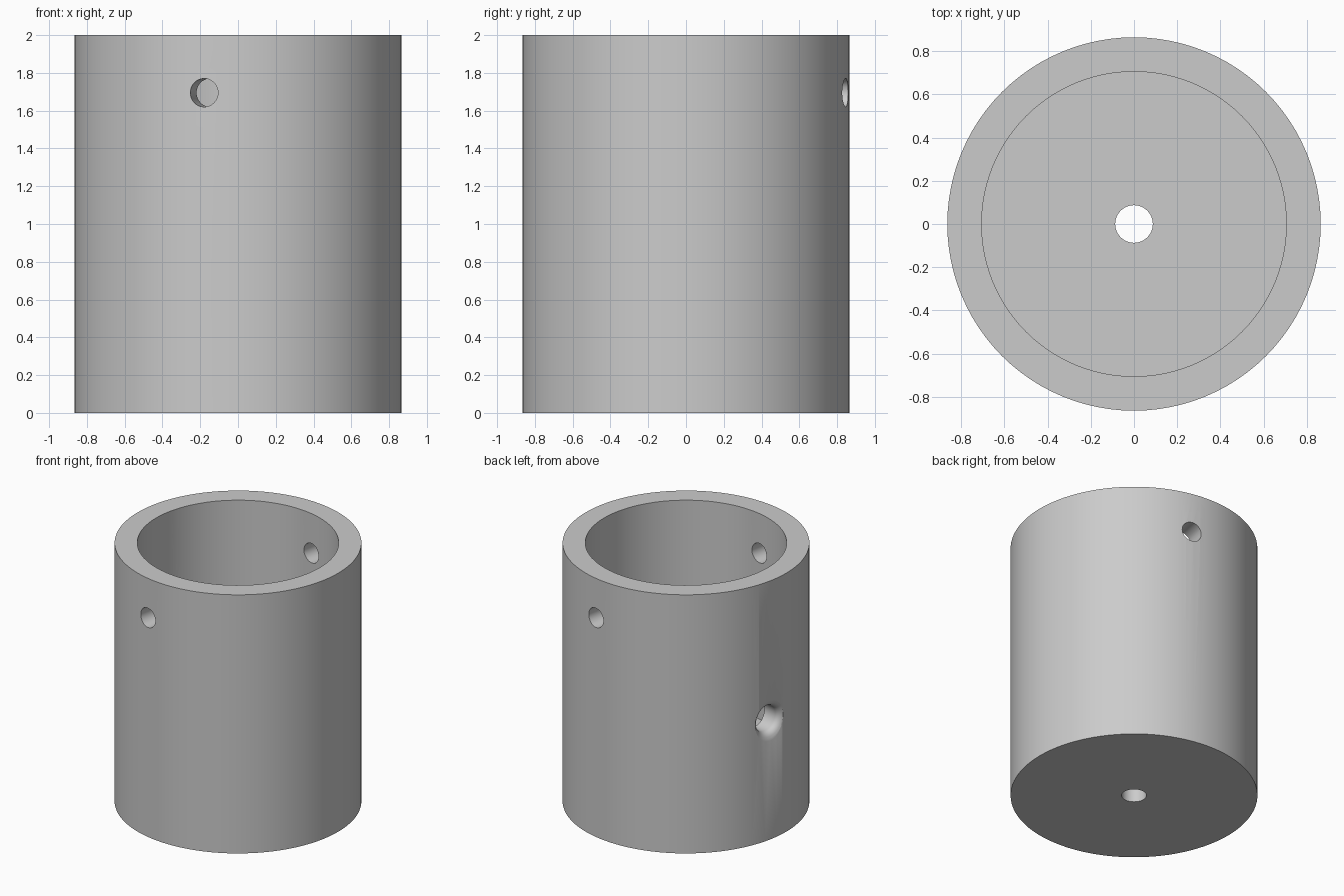
import bpy, bmesh, math
from mathutils import Matrix

cube = bpy.data.objects.get("Cube")
if cube:
    bpy.data.objects.remove(cube)

OUTER, INNER, HEIGHT, FLOOR = 0.865, 0.706, 2.0, 0.41
HOLE_ANGLE = math.radians(78)

grey = bpy.data.materials.new("plain grey")
grey.use_nodes = True
grey.diffuse_color = (0.6, 0.6, 0.6, 1)
grey.node_tree.nodes["Principled BSDF"].inputs["Base Color"].default_value = (0.6, 0.6, 0.6, 1)


def lathe(name, profile, segments, closed):
    """Revolve (radius, height) points about z; closed joins last to first, otherwise ends are capped."""
    bm = bmesh.new()
    rings = []
    for r, z in profile:
        rings.append([bm.verts.new((r * math.cos(a), r * math.sin(a), z))
                      for a in (math.tau * i / segments for i in range(segments))])
    pairs = list(zip(rings, rings[1:]))
    if closed:
        pairs.append((rings[-1], rings[0]))
    else:
        bm.faces.new(rings[0])
        bm.faces.new(rings[-1])
    for low, high in pairs:
        for i in range(segments):
            j = (i + 1) % segments
            bm.faces.new((low[i], low[j], high[j], high[i]))
    bmesh.ops.recalc_face_normals(bm, faces=bm.faces)
    mesh = bpy.data.meshes.new(name)
    bm.to_mesh(mesh)
    bm.free()
    mesh.materials.append(grey)
    obj = bpy.data.objects.new(name, mesh)
    bpy.context.collection.objects.link(obj)
    return obj


def cut(body, cutter, angle, height):
    """Lay the cutter along a horizontal direction and subtract it."""
    cutter.matrix_world = (Matrix.Translation((0, 0, height)) @ Matrix.Rotation(angle, 4, 'Z')
                           @ Matrix.Rotation(math.pi / 2, 4, 'Y'))
    cutter.hide_render = True
    mod = body.modifiers.new("hole", 'BOOLEAN')
    mod.operation, mod.solver, mod.object = 'DIFFERENCE', 'EXACT', cutter
    bpy.context.view_layer.objects.active = body
    bpy.ops.object.modifier_apply(modifier=mod.name)
    bpy.data.objects.remove(cutter)


# Cup with a thick floor and a central drain hole
cup = lathe("cup_body", [(0.087, 0), (OUTER, 0), (OUTER, HEIGHT), (INNER, HEIGHT),
                         (INNER, FLOOR), (0.087, FLOOR)], 96, True)

# Cross-pin hole through both walls near the rim
cut(cup, lathe("pin_cutter", [(0.075, -1), (0.075, 1)], 40, False), HOLE_ANGLE, 1.695)

# Flared port in one wall, square to the pin
flare = [(0.1, 0.5)]
for i in range(8):
    t = math.radians(10 * i)
    flare.append((0.16 - 0.06 * math.cos(t), 0.805 + 0.055 * math.sin(t)))
flare.append((0.19, 0.88))
cut(cup, lathe("port_cutter", flare, 48, False), HOLE_ANGLE + math.pi / 2, 0.92)

# Smooth walls with sharp rims
bpy.ops.object.select_all(action='DESELECT')
cup.select_set(True)
bpy.context.view_layer.objects.active = cup
bpy.ops.object.shade_smooth_by_angle(angle=math.radians(30))
